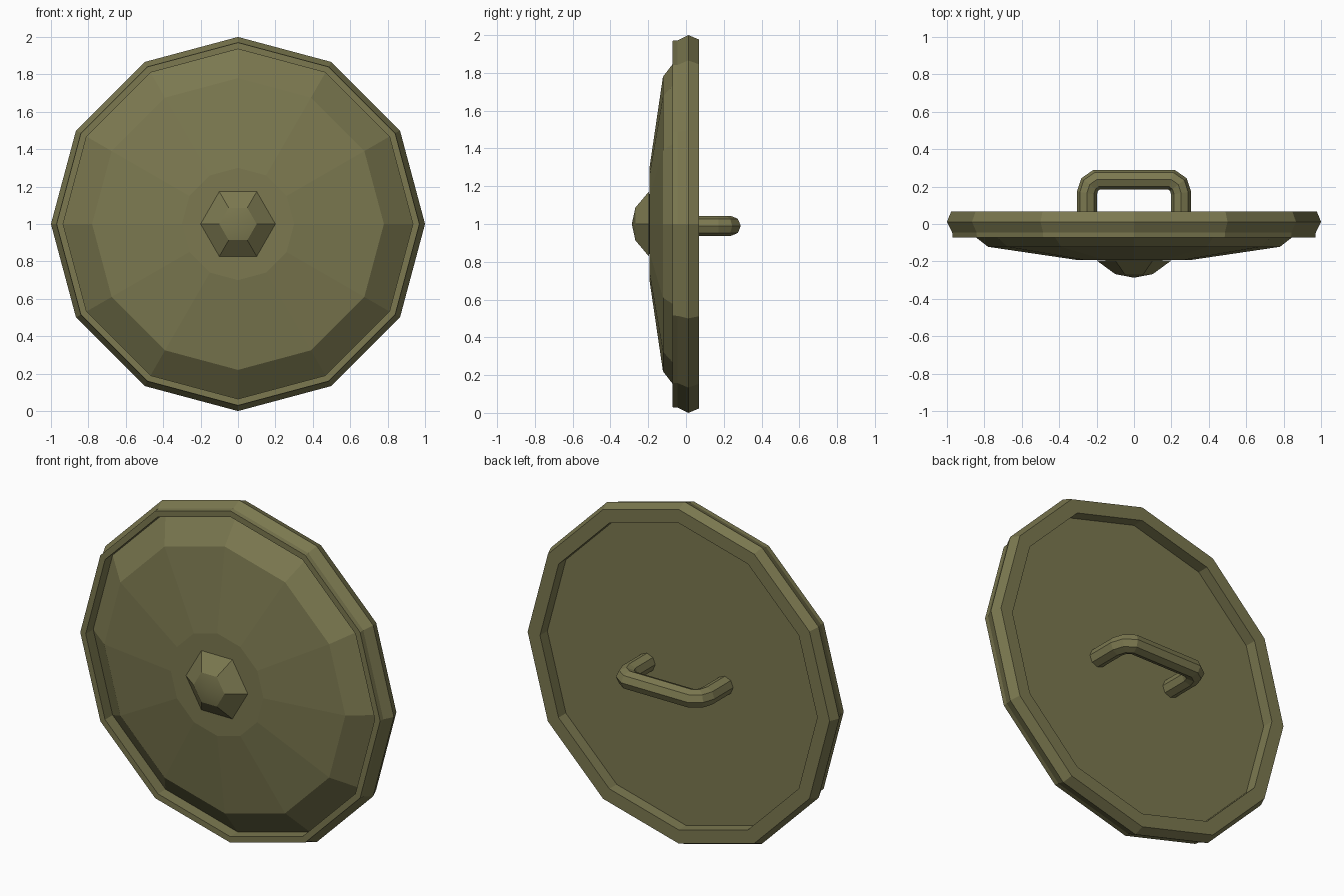
import bpy, bmesh, math
from mathutils import Vector

if "Cube" in bpy.data.objects:
    bpy.data.objects.remove(bpy.data.objects["Cube"])

olive = bpy.data.materials.new("olive_metal")
olive.diffuse_color = (0.2, 0.19, 0.08, 1)
olive.use_nodes = True
olive.node_tree.nodes["Principled BSDF"].inputs["Base Color"].default_value = olive.diffuse_color


def finish(name, bm):
    bmesh.ops.recalc_face_normals(bm, faces=bm.faces)
    me = bpy.data.meshes.new(name)
    bm.to_mesh(me)
    bm.free()
    me.materials.append(olive)
    ob = bpy.data.objects.new(name, me)
    bpy.context.collection.objects.link(ob)
    return ob


def lathe(name, profile, sides, closed=False):
    """Revolve (radius, y) points about the y axis through z = 1."""
    bm = bmesh.new()
    rings = []
    for r, y in profile:
        if r == 0:
            rings.append([bm.verts.new((0, y, 1))] * sides)
        else:
            rings.append([bm.verts.new((r * math.cos(2 * math.pi * i / sides), y,
                                        1 + r * math.sin(2 * math.pi * i / sides)))
                          for i in range(sides)])
    pairs = list(zip(rings, rings[1:]))
    if closed:
        pairs.append((rings[-1], rings[0]))
    for a, b in pairs:
        for i in range(sides):
            j = (i + 1) % sides
            quad = list(dict.fromkeys((a[i], a[j], b[j], b[i])))
            bm.faces.new(quad)
    return finish(name, bm)


def tube(name, path, radius, sides):
    """Sweep a polygon along a path lying in a plane of constant z."""
    bm = bmesh.new()
    pts = [Vector(p) for p in path]
    up = Vector((0, 0, 1))
    rings = []
    for k, p in enumerate(pts):
        d0 = (p - pts[k - 1]).normalized() if k else (pts[1] - p).normalized()
        d1 = (pts[k + 1] - p).normalized() if k < len(pts) - 1 else d0
        t = (d0 + d1).normalized()
        side = t.cross(up) / max(t.dot(d0), 0.5)   # mitred joints
        rings.append([bm.verts.new(p + radius * (side * math.cos(a) + up * math.sin(a)))
                      for a in (2 * math.pi * i / sides for i in range(sides))])
    for a, b in zip(rings, rings[1:]):
        for i in range(sides):
            j = (i + 1) % sides
            bm.faces.new((a[i], a[j], b[j], b[i]))
    bm.faces.new(rings[0])
    bm.faces.new(rings[-1])
    return finish(name, bm)


# Raised rim around the edge
lathe("rim", [(0.935, 0.0), (0.935, -0.072), (0.97, -0.072), (0.972, -0.045),
              (1.0, 0.012), (0.977, 0.068), (0.897, 0.068), (0.897, 0.0)], 12, closed=True)

# Domed plate with a flat back
lathe("shield_plate", [(0, -0.193), (0.3, -0.193), (0.78, -0.122),
                       (0.935, -0.002), (0.897, 0.0), (0, 0.0)], 12)

# Six-sided centre boss with a softly rounded tip
boss = lathe("boss", [(0, -0.19), (0.2, -0.195), (0.1, -0.268), (0, -0.287)], 6)
for f in boss.data.polygons:
    f.use_smooth = f.center.y < -0.26

# Grip handle on the back
half = [(0.252, -0.005), (0.252, 0.165), (0.237, 0.211), (0.2, 0.237)]
path = [(-x, y, 0.99) for x, y in half] + [(x, y, 0.99) for x, y in reversed(half)]
tube("handle", path, 0.053, 8)
